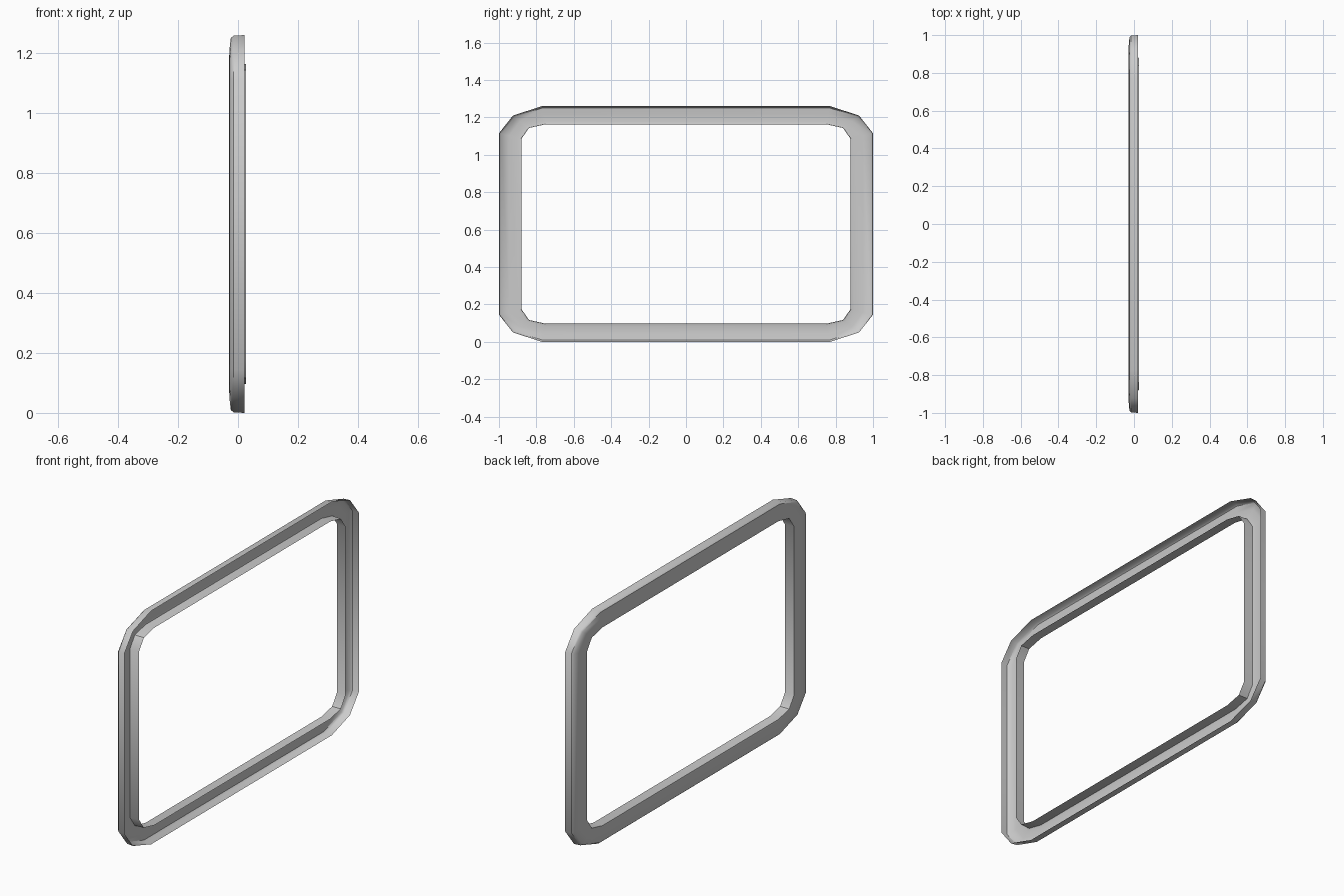
import bpy, bmesh, math

if "Cube" in bpy.data.objects:
    bpy.data.objects.remove(bpy.data.objects["Cube"])

# quarter outlines (y, z from centre): outer rim and inner opening
OUTER = [(1.0, 0.485), (0.925, 0.58), (0.77, 0.63)]
INNER = [(0.88, 0.455), (0.84, 0.513), (0.75, 0.533)]
CZ = 0.63

# open channel section: (x, blend from outer rim 0 to inner opening 1)
SECTION = [(0.021, 0.0), (-0.015, 0.02), (-0.024, 0.10), (-0.028, 0.45),
           (-0.030, 0.85), (-0.027, 0.98), (0.026, 1.0)]


def full_loop(quarter):
    """Mirror a quarter outline into a closed loop."""
    right = [(y, -z) for y, z in reversed(quarter)] + quarter
    return right + [(-y, -z) for y, z in right]


outer, inner = full_loop(OUTER), full_loop(INNER)
n = len(outer)

# sweep the section around the outline
bm = bmesh.new()
rings = []
for x, t in SECTION:
    rings.append([bm.verts.new((x, a[0] + (b[0] - a[0]) * t,
                                CZ + a[1] + (b[1] - a[1]) * t))
                  for a, b in zip(outer, inner)])
for r0, r1 in zip(rings, rings[1:]):
    for i in range(n):
        j = (i + 1) % n
        bm.faces.new((r0[i], r1[i], r1[j], r0[j]))

mesh = bpy.data.meshes.new("window_frame")
bm.to_mesh(mesh)
bm.free()
frame = bpy.data.objects.new("window_frame", mesh)
bpy.context.collection.objects.link(frame)

# outward normals on the rim wall, smooth with sharp corners kept
p = mesh.polygons[1 + 1]
if p.normal.y * p.center.y + p.normal.z * (p.center.z - CZ) < 0:
    mesh.flip_normals()
bpy.context.view_layer.objects.active = frame
frame.select_set(True)
bpy.ops.object.shade_smooth_by_angle(angle=math.radians(40))
